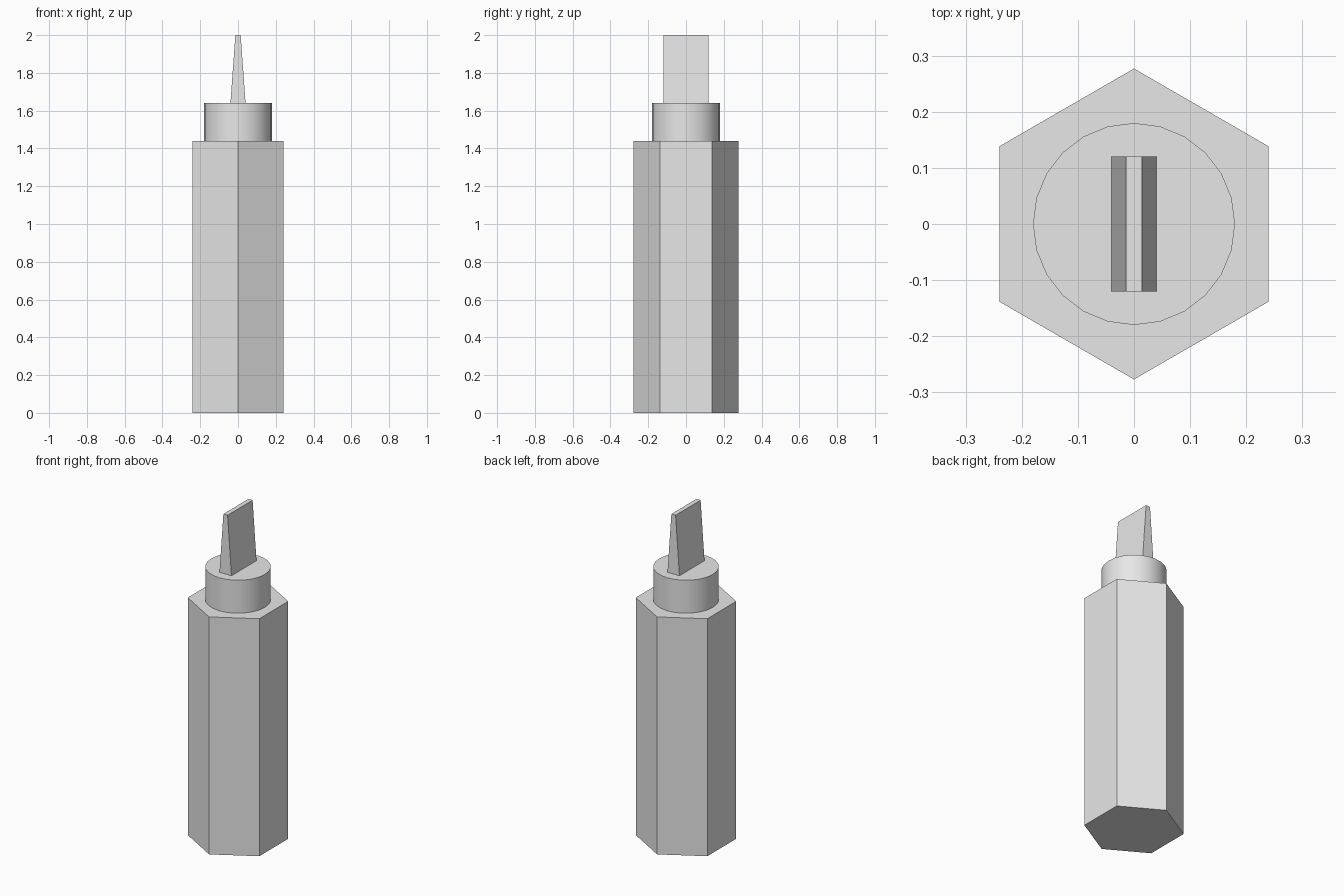
import bpy
import bmesh
from math import pi

cube = bpy.data.objects.get("Cube")
if cube:
    bpy.data.objects.remove(cube, do_unlink=True)

grey = bpy.data.materials.new("light_grey")
grey.use_nodes = True
colour = (0.8, 0.8, 0.8, 1)
grey.diffuse_color = colour
grey.node_tree.nodes["Principled BSDF"].inputs["Base Color"].default_value = colour


def prism(name, sides, radius, bottom, top, turn=0):
    """Upright prism between two heights."""
    bpy.ops.mesh.primitive_cylinder_add(
        vertices=sides, radius=radius, depth=top - bottom,
        location=(0, 0, (bottom + top) / 2), rotation=(0, 0, turn))
    obj = bpy.context.object
    obj.name = name
    obj.data.materials.append(grey)
    return obj


# Hexagonal handle with a corner facing the front
prism("handle", 6, 0.277, 0, 1.44)

# Round collar, smooth around its side
prism("collar", 24, 0.18, 1.44, 1.64)
bpy.ops.object.shade_smooth_by_angle(angle=pi / 6)

# Flat blade, tapering to a narrow tip
bm = bmesh.new()
bmesh.ops.create_cube(bm, size=2)
for v in bm.verts:
    at_tip = v.co.z > 0
    v.co.x *= 0.014 if at_tip else 0.04
    v.co.y *= 0.12
    v.co.z = 2.0 if at_tip else 1.64
mesh = bpy.data.meshes.new("blade")
bm.to_mesh(mesh)
bm.free()
mesh.materials.append(grey)
bpy.context.collection.objects.link(bpy.data.objects.new("blade", mesh))
